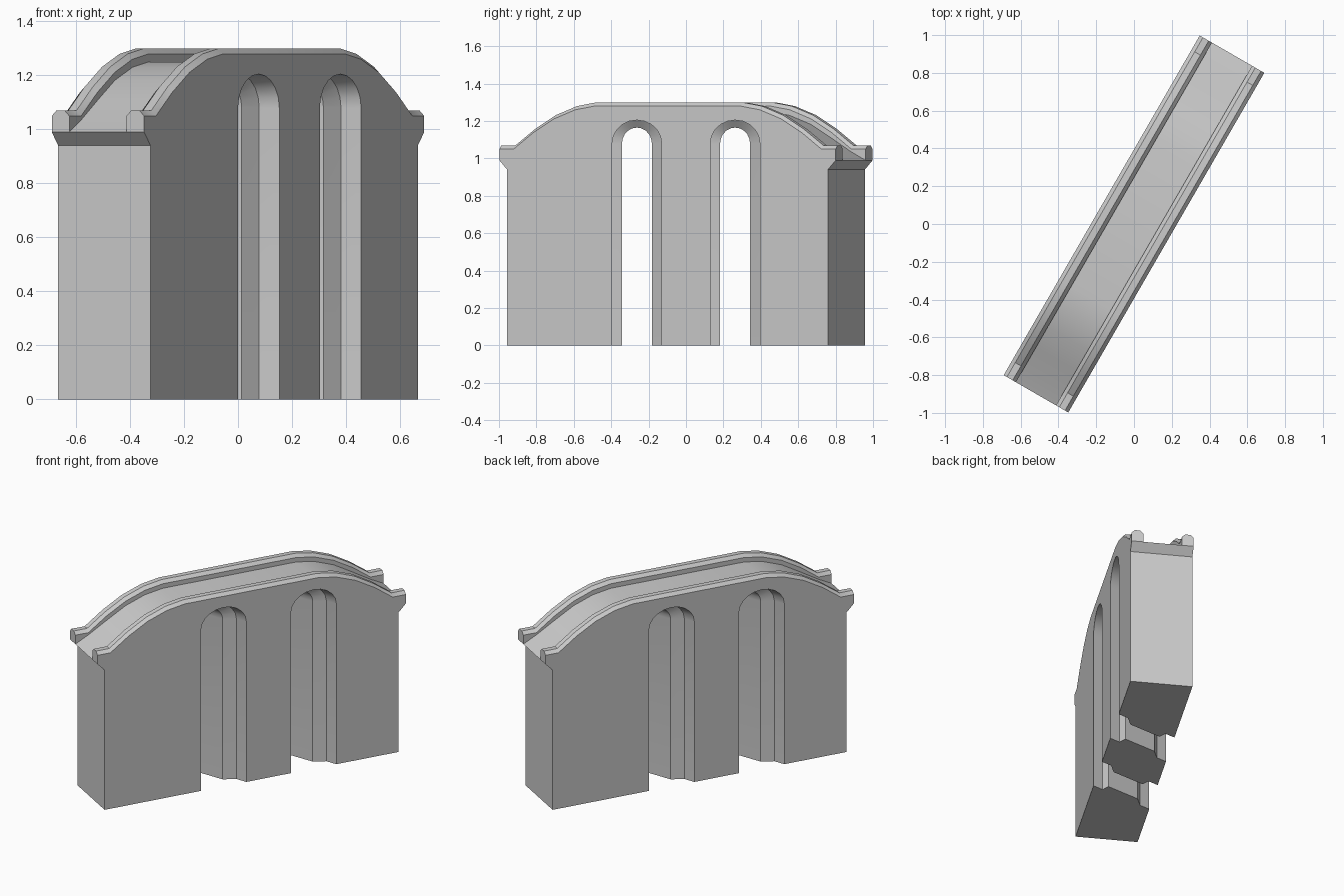
import bpy, bmesh
from math import radians, sin, cos, pi

if "Cube" in bpy.data.objects:
    bpy.data.objects.remove(bpy.data.objects["Cube"])

C, S = cos(radians(60)), sin(radians(60))
HALF_W = 0.1975

# half of the hump: distance along bridge, parapet top, deck height
HUMP = [(1.038, 1.07, 0.99), (0.95, 1.07, 1.035), (0.83, 1.157, 1.107),
        (0.70, 1.232, 1.182), (0.57, 1.28, 1.23), (0.45, 1.30, 1.25)]
LINE = [(-s, t, d) for s, t, d in HUMP] + HUMP[::-1]


def world(s, t, z):
    """Along-bridge s and across-bridge t to world axes (bridge stands at 60 degrees)."""
    return (s * C + t * S, s * S - t * C, z)


def loft(name, rings):
    bm = bmesh.new()
    vs = [[bm.verts.new(p) for p in r] for r in rings]
    n = len(rings[0])
    for a, b in zip(vs, vs[1:]):
        for i in range(n):
            j = (i + 1) % n
            bm.faces.new((a[i], a[j], b[j], b[i]))
    bm.faces.new(vs[0])
    bm.faces.new(vs[-1])
    bmesh.ops.recalc_face_normals(bm, faces=bm.faces)
    me = bpy.data.meshes.new(name)
    bm.to_mesh(me)
    bm.free()
    ob = bpy.data.objects.new(name, me)
    bpy.context.collection.objects.link(ob)
    return ob


def smooth(ob):
    bpy.ops.object.select_all(action='DESELECT')
    ob.select_set(True)
    bpy.context.view_layer.objects.active = ob
    bpy.ops.object.shade_smooth_by_angle(angle=radians(30))


# wall and deck body: side profile swept across the width
side = [(-0.99, 0), (-0.99, 0.94)] + [(s, d) for s, _, d in LINE] + [(0.99, 0.94), (0.99, 0)]
body = loft("bridge_body", [[world(s, t, z) for s, z in side] for t in (-HALF_W, HALF_W)])


# skewed arch passages with a narrower rib in the middle
def arch_ring(yc, t, r, rise):
    spring = 1.08
    pts = [(yc + r, -0.1)]
    pts += [(yc + r * cos(pi * i / 10), spring + rise * sin(pi * i / 10)) for i in range(11)]
    pts.append((yc - r, -0.1))
    return [((t + 0.5 * y) / S, y, z) for y, z in pts]


WIDE, NARROW = (0.1325, 0.125), (0.08, 0.085)
STEPS = [(-0.26, WIDE), (-0.133, WIDE), (-0.103, NARROW),
         (0.103, NARROW), (0.133, WIDE), (0.26, WIDE)]
for yc in (-0.2625, 0.2625):
    cutter = loft("arch_cutter", [arch_ring(yc, t, *size) for t, size in STEPS])
    cutter.hide_render = True
    cutter.hide_set(True)
    mod = body.modifiers.new("arch", 'BOOLEAN')
    mod.object = cutter
    mod.operation = 'DIFFERENCE'
    mod.solver = 'EXACT'

# bake the arches, then remove the cutters
bpy.context.view_layer.update()
dg = bpy.context.evaluated_depsgraph_get()
baked = bpy.data.meshes.new_from_object(body.evaluated_get(dg))
body.modifiers.clear()
body.data = baked
for ob in [o for o in bpy.data.objects if o.name.startswith("arch_cutter")]:
    bpy.data.objects.remove(ob)
smooth(body)

# parapets with chamfered tops
W, CH = 0.075, 0.02
for name, sg in (("front_parapet", 1), ("back_parapet", -1)):
    rings = []
    for s, top, deck in LINE:
        sec = [(HALF_W, deck), (HALF_W, top - CH), (HALF_W - CH, top),
               (HALF_W - W + CH, top), (HALF_W - W, top - CH), (HALF_W - W, deck)]
        rings.append([world(s, sg * t, z) for t, z in sec])
    smooth(loft(name, rings))
